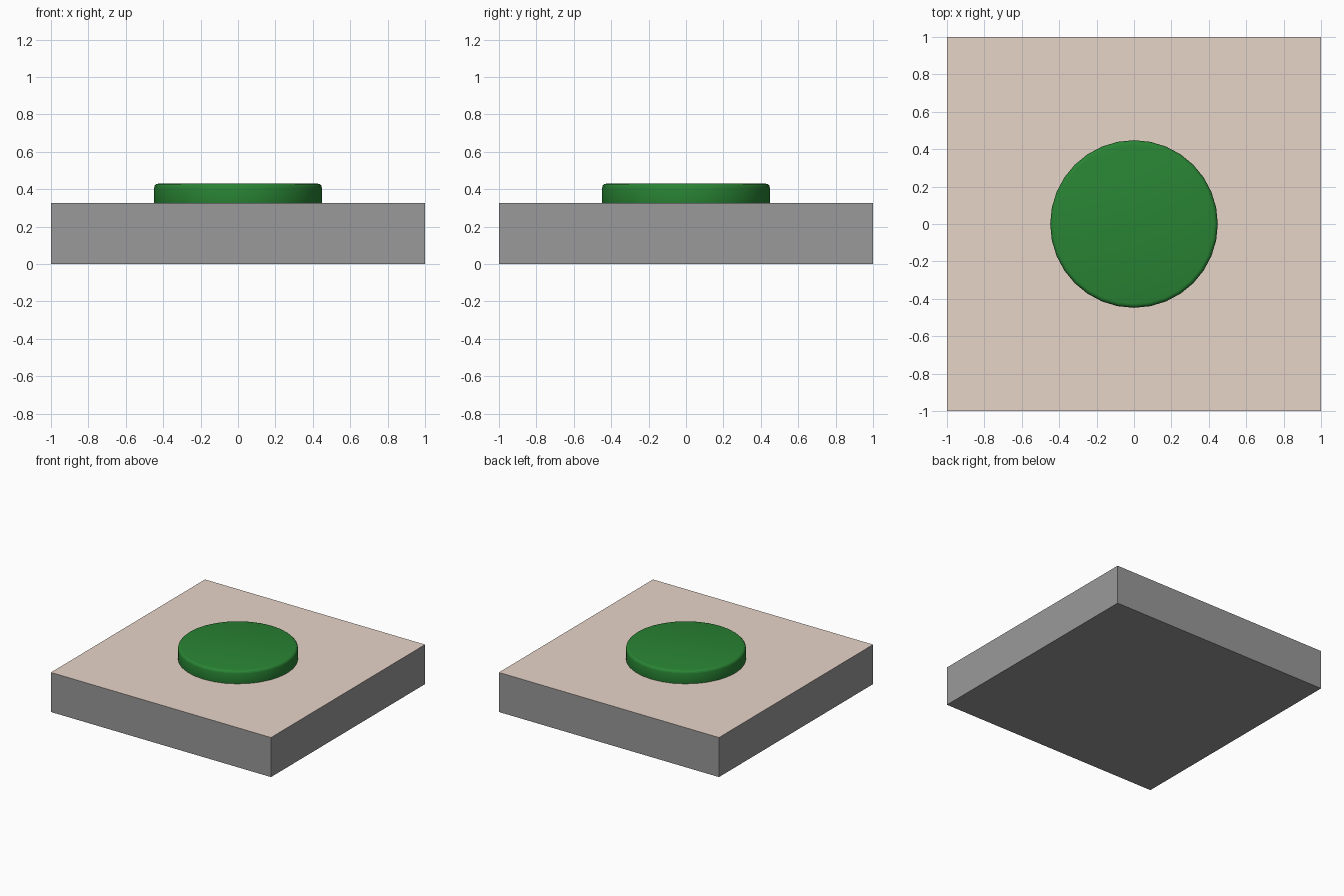
import bpy, math

if "Cube" in bpy.data.objects:
    bpy.data.objects.remove(bpy.data.objects["Cube"])

BASE_H = 0.325
BUTTON_TOP = 0.43
BUTTON_R = 0.448


def material(name, rgb):
    m = bpy.data.materials.new(name)
    m.diffuse_color = (*rgb, 1.0)
    m.use_nodes = True
    m.node_tree.nodes["Principled BSDF"].inputs["Base Color"].default_value = m.diffuse_color
    return m


beige = material("beige", (0.80, 0.66, 0.58))
grey = material("grey", (0.32, 0.32, 0.32))
green = material("green", (0.022, 0.23, 0.034))

# Square base: grey body with a beige top face
bpy.ops.mesh.primitive_cube_add(size=1, location=(0, 0, BASE_H / 2))
base = bpy.context.object
base.name = "base"
base.scale = (2, 2, BASE_H)
bpy.ops.object.transform_apply(location=False, rotation=False, scale=True)
base.data.materials.append(grey)
base.data.materials.append(beige)
for f in base.data.polygons:
    f.material_index = 1 if f.normal.z > 0.9 else 0

# Round button with a softened top rim, seated slightly into the base
bottom = BASE_H - 0.02
bpy.ops.mesh.primitive_cylinder_add(vertices=32, radius=BUTTON_R, depth=BUTTON_TOP - bottom,
                                    location=(0, 0, (BUTTON_TOP + bottom) / 2))
button = bpy.context.object
button.name = "button"
button.data.materials.append(green)
bevel = button.modifiers.new("rim", 'BEVEL')
bevel.width = 0.022
bevel.segments = 3
bevel.limit_method = 'ANGLE'
bevel.angle_limit = math.radians(60)
bpy.ops.object.modifier_apply(modifier=bevel.name)
bpy.ops.object.shade_smooth_by_angle(angle=math.radians(40))
